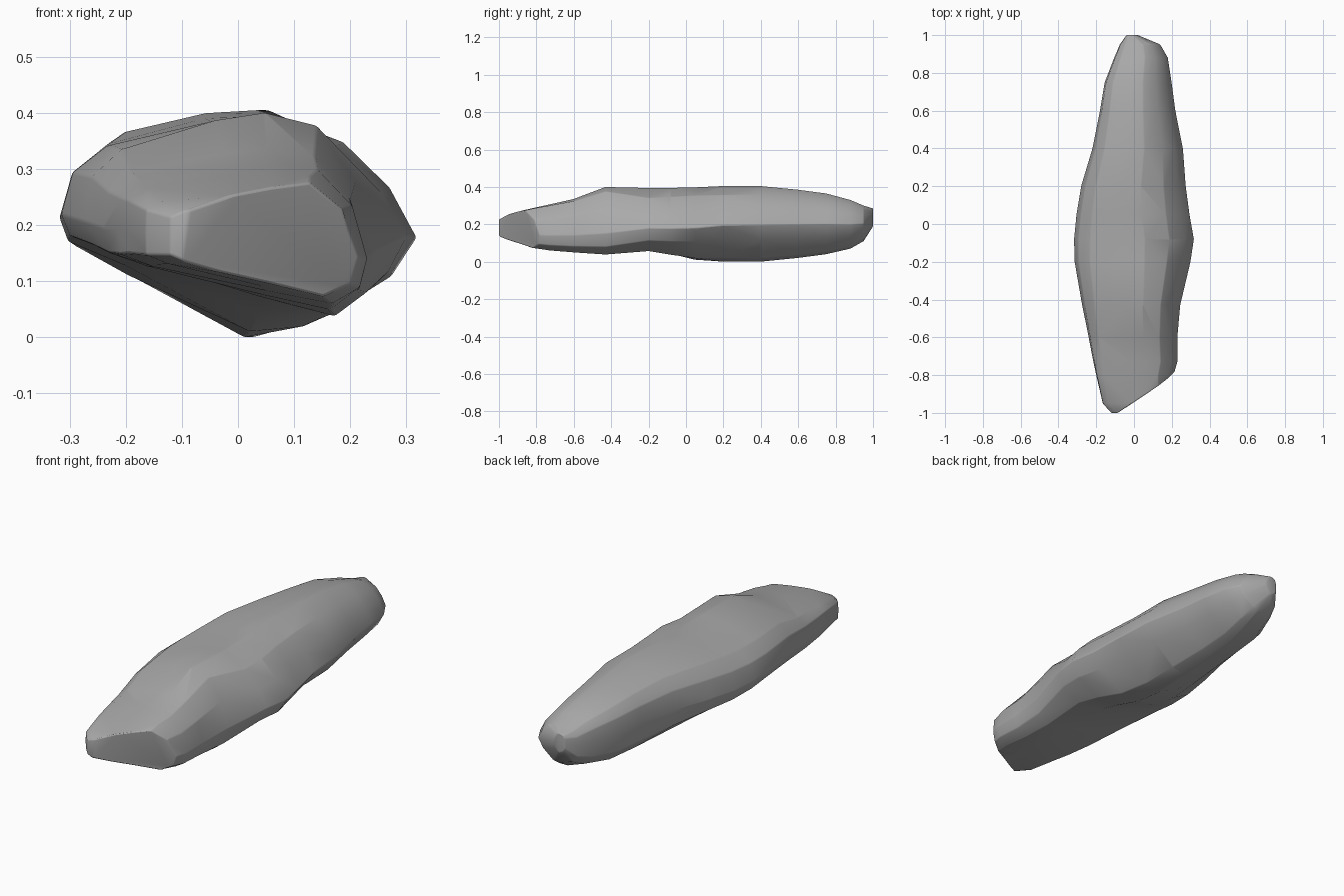
import bpy
import bmesh
from math import radians
from mathutils import Vector

cube = bpy.data.objects.get("Cube")
if cube:
    bpy.data.objects.remove(cube, do_unlink=True)

# One plain stone colour
stone = bpy.data.materials.new("grey stone")
stone.use_nodes = True
stone_colour = (0.4, 0.4, 0.4, 1)
stone.diffuse_color = stone_colour
stone.node_tree.nodes["Principled BSDF"].inputs["Base Color"].default_value = stone_colour

# Unit cross-sections, running from the left edge over the ridge and back underneath
TIP = [(0, .6), (0, .85), (.08, .93), (.45, 1), (.62, 1.01), (.8, 1.02), (.95, .75),
       (1, .33), (.97, .1), (.86, -.02), (.6, .07), (.1, .25), (0, .35)]
FRONT = [(0, .45), (.03, .67), (.13, .81), (.45, .96), (.62, 1), (.8, .93), (.93, .65),
         (1, .3), (.97, .1), (.86, -.02), (.6, .08), (.2, .26), (.03, .34)]
BACK = [(0, .54), (.04, .76), (.14, .9), (.4, .985), (.57, 1), (.79, .88), (.92, .7),
        (1, .48), (.9, .3), (.67, .05), (.53, 0), (.18, .27), (.02, .42)]
END = [(0, .6), (.02, .8), (.12, .93), (.4, 1), (.57, 1), (.76, .9), (.9, .72),
       (1, .5), (.88, .27), (.63, .04), (.48, 0), (.12, .14), (0, .3)]
PROFILE_KEYS = [(-1, TIP), (-.4, FRONT), (.15, BACK), (.8, END), (1, END)]
SHOULDER = (5, 6)

# Length stations: y, x min, x max, z min, z max, depth of the shoulder hollow
STATIONS = [
    (-1, -.12, .19, .1, .235, 0),
    (-.95, -.165, .2, .09, .255, 0),
    (-.8, -.2, .21, .075, .29, 0),
    (-.73, -.215, .23, .065, .305, 0),
    (-.6, -.24, .23, .055, .335, 0),
    (-.43, -.275, .245, .045, .4, 0),
    (-.2, -.315, .3, .055, .395, .07),
    (-.08, -.318, .318, .03, .395, .03),
    (.05, -.305, .295, .005, .398, 0),
    (.2, -.28, .275, 0, .405, 0),
    (.4, -.22, .26, 0, .405, 0),
    (.6, -.18, .22, .02, .385, 0),
    (.75, -.155, .2, .04, .365, 0),
    (.88, -.105, .18, .07, .33, 0),
    (.95, -.075, .14, .11, .3, 0),
    (1, -.04, .02, .19, .285, 0),
]


def section(y, x0, x1, z0, z1, hollow):
    """Blend the neighbouring profiles by length and fit them to the station."""
    for (ya, first), (yb, second) in zip(PROFILE_KEYS, PROFILE_KEYS[1:]):
        if y <= yb:
            break
    blend = (y - ya) / (yb - ya)
    points = []
    for i, (a, b) in enumerate(zip(first, second)):
        u, v = Vector(a).lerp(Vector(b), blend)
        if i in SHOULDER:
            v -= hollow
        points.append((x0 + u * (x1 - x0), y, z0 + v * (z1 - z0)))
    return points


def slice_end(bm, point, normal):
    """Cut off everything beyond a plane and close the opening."""
    geom = bm.verts[:] + bm.edges[:] + bm.faces[:]
    cut = bmesh.ops.bisect_plane(bm, geom=geom, plane_co=point, plane_no=normal, clear_outer=True)
    edges = [e for e in cut["geom_cut"] if isinstance(e, bmesh.types.BMEdge)]
    bmesh.ops.holes_fill(bm, edges=edges, sides=0)


# Loft the body through all stations
bm = bmesh.new()
rings = [[bm.verts.new(p) for p in section(*s)] for s in STATIONS]
for ring, following in zip(rings, rings[1:]):
    for i in range(len(ring)):
        j = (i + 1) % len(ring)
        bm.faces.new((ring[i], ring[j], following[j], following[i]))
bm.faces.new(rings[0])
bm.faces.new(rings[-1])

# Slanted break across the front end
slice_end(bm, (-.09, -1, .2), (.2, -.29, -.03))
bmesh.ops.recalc_face_normals(bm, faces=bm.faces)

mesh = bpy.data.meshes.new("rock")
bm.to_mesh(mesh)
bm.free()
mesh.materials.append(stone)
rock = bpy.data.objects.new("rock", mesh)
bpy.context.collection.objects.link(rock)

# Soften the worn edges
bevel = rock.modifiers.new("worn edges", "BEVEL")
bevel.width = .015
bevel.segments = 2
bevel.limit_method = "ANGLE"
bevel.angle_limit = radians(25)

bpy.context.view_layer.objects.active = rock
rock.select_set(True)
bpy.ops.object.shade_smooth_by_angle(angle=radians(60))
